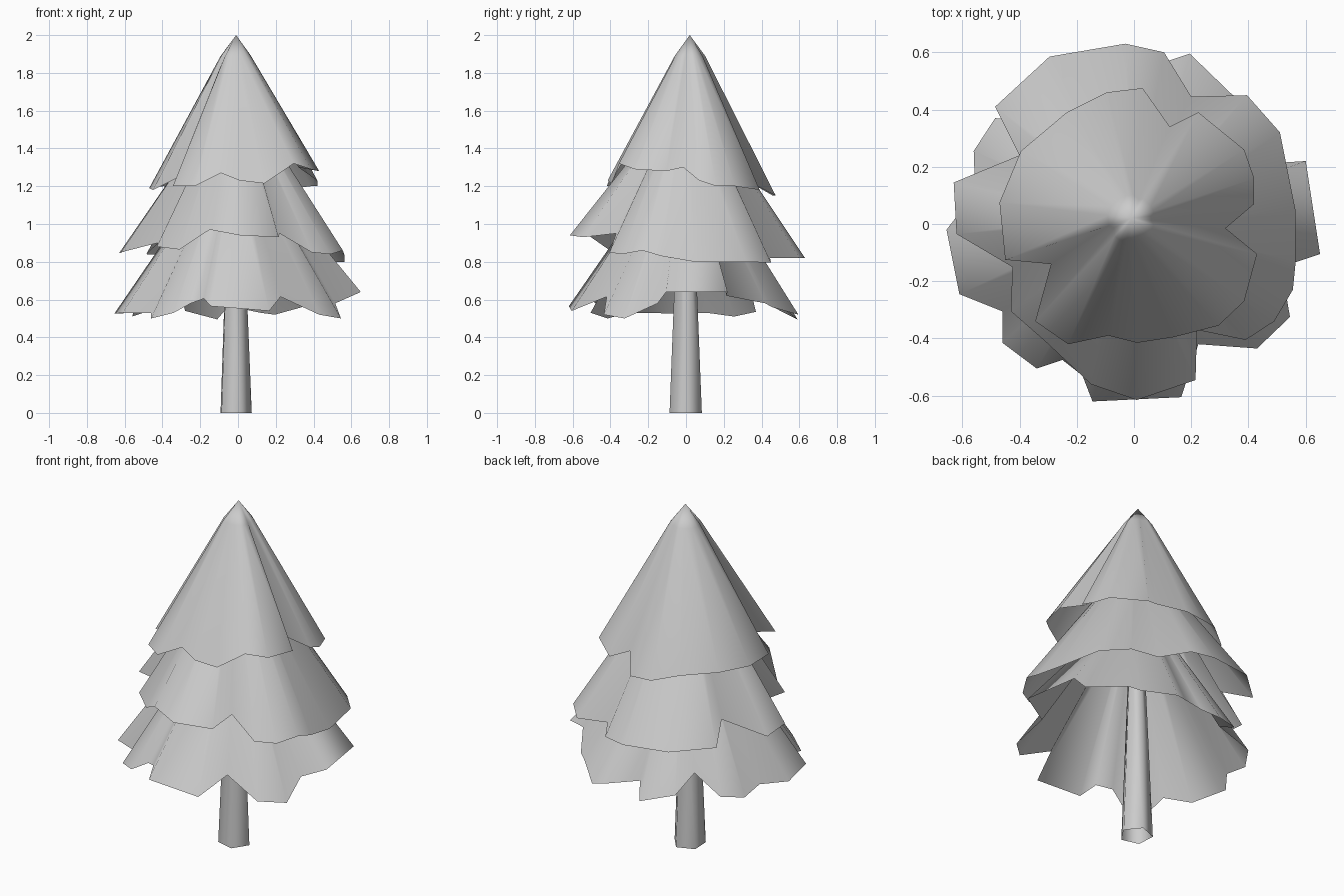
import bpy
import bmesh
import math
from mathutils import Vector

if "Cube" in bpy.data.objects:
    bpy.data.objects.remove(bpy.data.objects["Cube"], do_unlink=True)

# Single plain grey material
grey = bpy.data.materials.new("plain_grey")
grey.use_nodes = True
COLOUR = (0.6, 0.6, 0.6, 1.0)
grey.diffuse_color = COLOUR
grey.node_tree.nodes["Principled BSDF"].inputs["Base Color"].default_value = COLOUR


def finish(bm, name, angle):
    """Turn a bmesh into a named, shaded object."""
    mesh = bpy.data.meshes.new(name)
    bm.to_mesh(mesh)
    bm.free()
    mesh.materials.append(grey)
    obj = bpy.data.objects.new(name, mesh)
    bpy.context.collection.objects.link(obj)
    bpy.ops.object.select_all(action='DESELECT')
    obj.select_set(True)
    bpy.context.view_layer.objects.active = obj
    bpy.ops.object.shade_smooth_by_angle(angle=math.radians(angle))


def bridge(bm, upper, lower):
    """Join two anticlockwise rings with outward-facing quads."""
    count = len(upper)
    for i in range(count):
        j = (i + 1) % count
        bm.faces.new((upper[i], lower[i], lower[j], upper[j]))


def foliage_tier(name, tip, shoulder_radius, shoulder_drop, rim):
    """Open pleated skirt: rounded tip, softly pleated shoulder, ragged rim."""
    bm = bmesh.new()
    tip = Vector(tip)
    apex = bm.verts.new(tip)
    spokes = [(Vector(point) - tip).to_2d() for point in rim]
    mean = sum(spoke.length for spoke in spokes) / len(spokes)
    shoulder, hem = [], []
    for point, spoke in zip(rim, spokes):
        out = (spoke.normalized() + spoke / mean) * shoulder_radius / 2
        shoulder.append(bm.verts.new(tip + Vector((out.x, out.y, -shoulder_drop))))
        hem.append(bm.verts.new(point))
    for i in range(len(rim)):
        bm.faces.new((apex, shoulder[i], shoulder[(i + 1) % len(rim)]))
    bridge(bm, shoulder, hem)
    finish(bm, name, 85)


# Ragged hems, anticlockwise from the +x side
upper_rim = [
    (.42, .16, 1.2), (.385, .26, 1.2), (.225, .39, 1.18), (.125, .34, 1.22),
    (.03, .475, 1.15), (-.095, .46, 1.15), (-.235, .39, 1.19), (-.395, .255, 1.2),
    (-.47, .075, 1.19), (-.45, -.125, 1.18), (-.29, -.14, 1.26), (-.345, -.34, 1.2),
    (-.23, -.42, 1.2), (-.09, -.39, 1.27), (.01, -.415, 1.23), (.14, -.395, 1.215),
    (.295, -.355, 1.32), (.385, -.27, 1.29), (.43, -.105, 1.28), (.32, -.015, 1.3),
    (.42, .07, 1.23),
]
middle_rim = [
    (.565, .045, .8), (.51, .32, .8), (.395, .45, .795), (.2, .445, .82),
    (.105, .6, .82), (-.03, .63, .82), (-.295, .585, .83), (-.485, .41, .84),
    (-.4, .24, .92), (-.63, .145, .845), (-.62, -.035, .85), (-.425, -.15, .9),
    (-.43, -.305, .88), (-.31, -.41, .865), (-.15, -.56, .97), (.01, -.615, .94),
    (.215, -.545, .93), (.22, -.37, .95), (.39, -.405, .85), (.49, -.34, .84),
    (.555, -.23, .86), (.565, -.13, .83),
]
lower_rim = [
    (.65, -.105, .64), (.6, .22, .64), (.52, .215, .62), (.39, .42, .58),
    (.34, .455, .56), (.195, .595, .52), (.12, .57, .53), (-.05, .5, .565),
    (-.11, .59, .495), (-.28, .5, .54), (-.3, .35, .62), (-.485, .37, .535),
    (-.56, .255, .51), (-.555, .11, .53), (-.655, -.02, .525), (-.61, -.245, .53),
    (-.46, -.305, .53), (-.46, -.415, .5), (-.34, -.505, .53), (-.25, -.475, .58),
    (-.18, -.53, .605), (-.145, -.62, .565), (.165, -.605, .54), (.225, -.42, .615),
    (.43, -.435, .52), (.545, -.325, .5), (.515, -.15, .58),
]

foliage_tier("upper_foliage", (-.01, .02, 2), .08, .11, upper_rim)
foliage_tier("middle_foliage", (-.01, .01, 1.72), .09, .11, middle_rim)
foliage_tier("lower_foliage", (-.01, 0, 1.43), .09, .1, lower_rim)

# Tapered five-sided trunk, an open tube ending inside the foliage
bm = bmesh.new()
rings = []
for radius, height in ((.045, 1.1), (.09, 0)):
    rings.append([
        bm.verts.new((radius * math.cos(a) - .017, radius * math.sin(a) - .003, height))
        for a in (math.radians(3) + math.tau * k / 5 for k in range(5))])
bridge(bm, *rings)
finish(bm, "trunk", 85)
